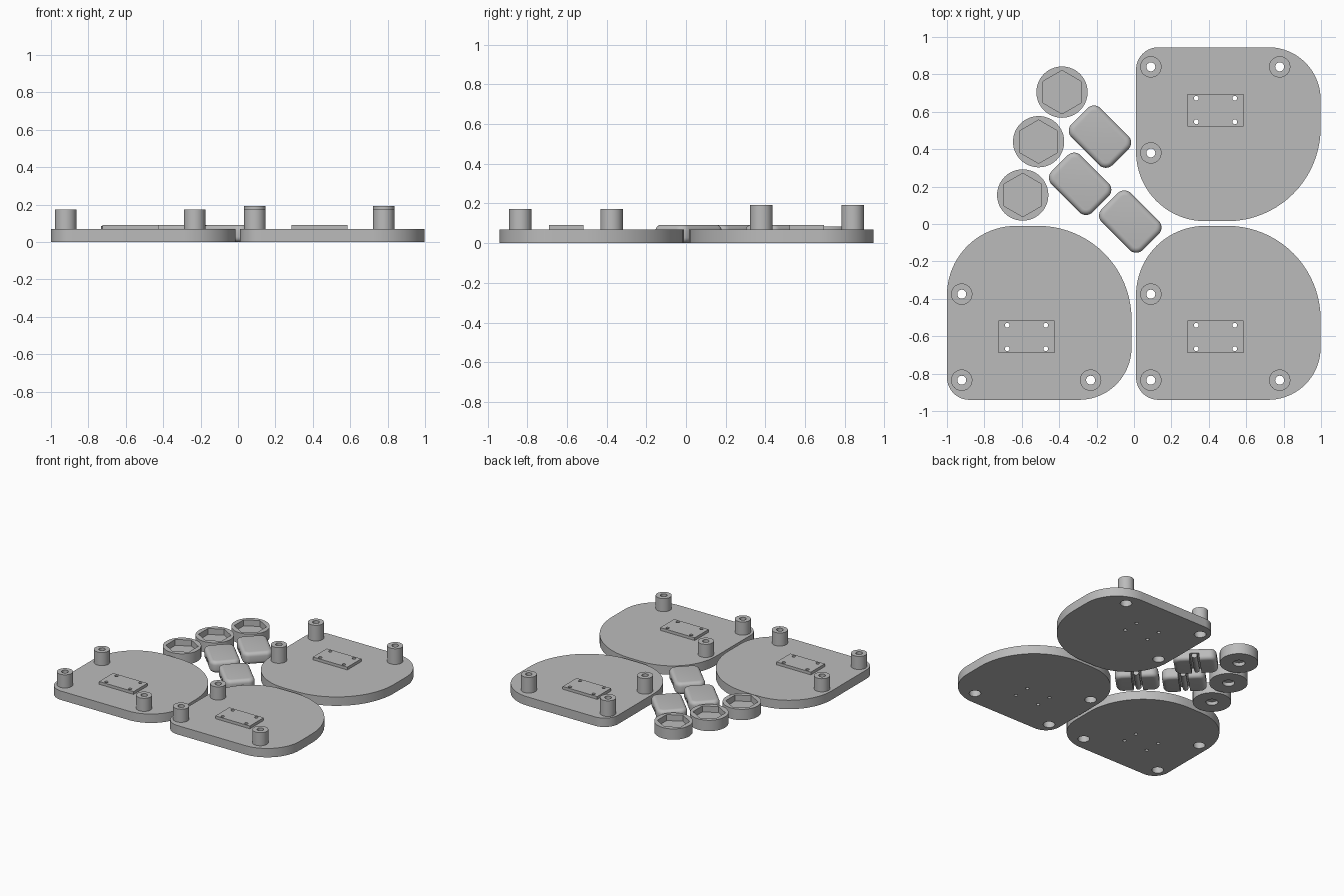
import bpy, bmesh, math
from mathutils import Matrix, Vector

if "Cube" in bpy.data.objects:
    bpy.data.objects.remove(bpy.data.objects["Cube"])

grey = bpy.data.materials.new("plain grey")
grey.diffuse_color = (0.5, 0.5, 0.5, 1)
grey.use_nodes = True
grey.node_tree.nodes["Principled BSDF"].inputs["Base Color"].default_value = grey.diffuse_color


def prism(name, outline, z0, z1):
    """Extruded outline from z0 to z1."""
    bm = bmesh.new()
    face = bm.faces.new([bm.verts.new((x, y, z0)) for x, y in outline])
    top = bmesh.ops.extrude_face_region(bm, geom=[face])
    bmesh.ops.translate(bm, vec=(0, 0, z1 - z0),
                        verts=[v for v in top["geom"] if isinstance(v, bmesh.types.BMVert)])
    bmesh.ops.recalc_face_normals(bm, faces=bm.faces)
    return to_object(name, bm)


def to_object(name, bm):
    me = bpy.data.meshes.new(name)
    bm.to_mesh(me)
    bm.free()
    me.materials.append(grey)
    ob = bpy.data.objects.new(name, me)
    bpy.context.collection.objects.link(ob)
    return ob


def lathe(name, x, y, z0, z1, r0, r1=None, sides=32):
    """Upright cylinder or cone; first vertex points along +y."""
    bm = bmesh.new()
    bmesh.ops.create_cone(bm, cap_ends=True, segments=sides, radius1=r0,
                          radius2=r0 if r1 is None else r1, depth=z1 - z0,
                          matrix=Matrix.Translation((x, y, (z0 + z1) / 2)))
    return to_object(name, bm)


def bake(ob):
    """Apply the modifiers of an object."""
    dg = bpy.context.evaluated_depsgraph_get()
    me = bpy.data.meshes.new_from_object(ob.evaluated_get(dg))
    ob.modifiers.clear()
    ob.data = me


def combine(ob, others, operation):
    for other in others:
        mod = ob.modifiers.new("bool", "BOOLEAN")
        mod.operation, mod.solver, mod.object = operation, "EXACT", other
    bake(ob)
    for other in others:
        bpy.data.objects.remove(other)


def smooth(ob, angle=35):
    bpy.ops.object.select_all(action="DESELECT")
    ob.select_set(True)
    bpy.context.view_layer.objects.active = ob
    bpy.ops.object.shade_smooth_by_angle(angle=math.radians(angle))


def rounded(w, h, radii, steps=20):
    """Rectangle from the origin, radii for corners BL, BR, TR, TL."""
    pts = []
    for i, ((cx, cy), r) in enumerate(zip([(0, 0), (w, 0), (w, h), (0, h)], radii)):
        mx = cx + (r if cx == 0 else -r)
        my = cy + (r if cy == 0 else -r)
        for k in range(steps + 1):
            a = math.pi + (i + k / steps) * math.pi / 2
            pts.append((mx + r * math.cos(a), my + r * math.sin(a)))
    return pts


# Cover plates with posts, pad and screw holes; flip mirrors a plate in y
W, H = 0.987, 0.93
for name, ox, oy, flip, post_top in [("left_cover", -1, -0.94, 1, 0.173),
                                     ("right_cover", 0.011, -0.94, 1, 0.173),
                                     ("back_cover", 0.011, 0.945, -1, 0.193)]:
    def place(x, y):
        return ox + x, oy + flip * y

    outline = [place(x, y) for x, y in rounded(W, H, (0.12, 0.28, 0.5, 0.37))]
    cover = prism(name, outline, 0, 0.07)
    pad = prism("pad", [place(x, y) for x, y in
                        [(0.275, 0.25), (0.575, 0.25), (0.575, 0.423), (0.275, 0.423)]], 0.05, 0.092)
    posts = [place(0.079, 0.105), place(0.768, 0.105), place(0.079, 0.565)]
    adds = [pad] + [lathe("post", *p, 0.04, post_top, 0.057) for p in posts]
    combine(cover, adds, "UNION")
    cuts = [lathe("bore", *p, -0.1, 0.3, 0.024, sides=24) for p in posts]
    cuts += [lathe("counterbore", *p, -0.1, 0.1, 0.042) for p in posts]
    cuts += [lathe("screw_hole", *place(x, y), -0.1, 0.2, 0.013, sides=16)
             for x in (0.322, 0.528) for y in (0.273, 0.399)]
    combine(cover, cuts, "DIFFERENCE")
    smooth(cover)

# Round caps with a hexagonal pocket on top and a blind hole below
for i, (x, y) in enumerate([(-0.385, 0.705), (-0.51, 0.44), (-0.595, 0.155)]):
    cap = lathe(f"hex_cap_{i + 1}", x, y, 0, 0.085, 0.137, sides=64)
    combine(cap, [lathe("pocket", x, y, 0.038, 0.2, 0.116, sides=6),
                  lathe("hole", x, y, -0.1, 0.028, 0.043)], "DIFFERENCE")
    smooth(cap)

# Pillow buttons, turned 45 degrees, with a groove below and a rod in it
A, B = 0.155, 0.11
for i, (x, y) in enumerate([(-0.182, 0.467), (-0.288, 0.215), (-0.02, 0.013)]):
    shape = [(px - A, py - B) for px, py in rounded(2 * A, 2 * B, (0.05,) * 4, 8)]
    button = prism(f"button_{i + 1}", shape, 0, 0.092)
    bevel = button.modifiers.new("bevel", "BEVEL")
    bevel.width, bevel.segments, bevel.limit_method = 0.028, 5, "ANGLE"
    bevel.angle_limit = math.radians(50)
    bake(button)
    groove = prism("groove", [(-0.035, -0.3), (0.035, -0.3), (0.035, 0.3), (-0.035, 0.3)], -0.1, 0.05)
    combine(button, [groove], "DIFFERENCE")
    bm = bmesh.new()
    bmesh.ops.create_cone(bm, cap_ends=True, segments=20, radius1=0.02, radius2=0.02, depth=2 * B - 0.01,
                          matrix=Matrix.Translation((0, 0, 0.034)) @ Matrix.Rotation(math.pi / 2, 4, "X"))
    rod = to_object(f"button_rod_{i + 1}", bm)
    for ob in (button, rod):
        ob.data.transform(Matrix.Translation((x, y, 0)) @ Matrix.Rotation(-math.pi / 4, 4, "Z"))
        smooth(ob)
